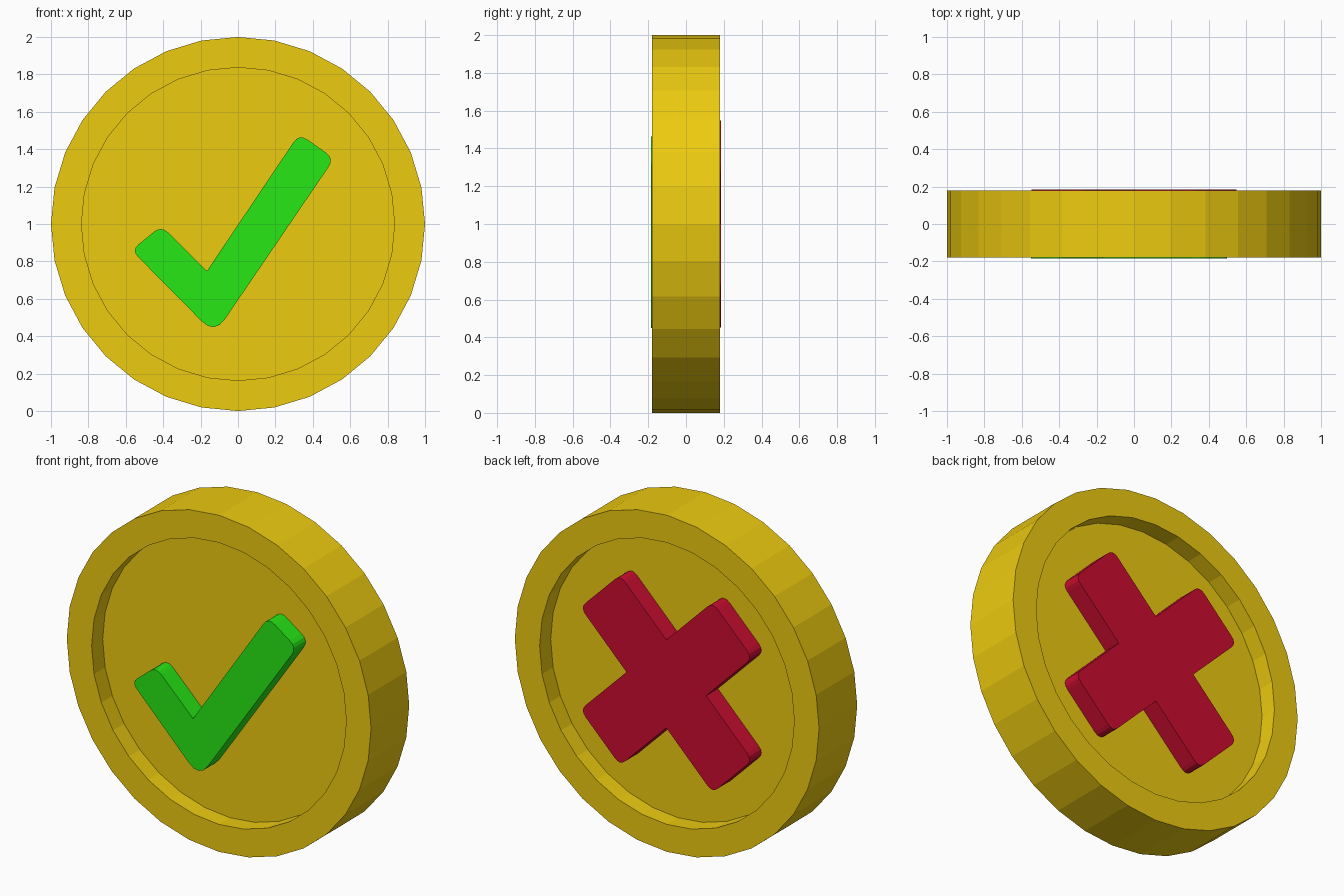
import bpy, bmesh, math
from mathutils import Vector

if "Cube" in bpy.data.objects:
    bpy.data.objects.remove(bpy.data.objects["Cube"])

SIDES, RIM, HOLE = 32, 1.0, 0.837
FACE, FLOOR, SYMBOL = 0.179, 0.075, 0.185   # distances from the middle plane


def finish(bm, name, color):
    bmesh.ops.recalc_face_normals(bm, faces=bm.faces)
    mesh = bpy.data.meshes.new(name)
    bm.to_mesh(mesh)
    bm.free()
    mat = bpy.data.materials.new(name + "_color")
    mat.diffuse_color = (*color, 1)
    mat.use_nodes = True
    mat.node_tree.nodes["Principled BSDF"].inputs["Base Color"].default_value = mat.diffuse_color
    mesh.materials.append(mat)
    obj = bpy.data.objects.new(name, mesh)
    bpy.context.collection.objects.link(obj)
    return obj


def rounded(corners, steps=4):
    """Outline from (x, z, rounding) corners."""
    pts = []
    for i, (x, z, d) in enumerate(corners):
        p = Vector((x, z))
        if d == 0:
            pts.append(p)
            continue
        a = p + (Vector(corners[i - 1][:2]) - p).normalized() * d
        b = p + (Vector(corners[(i + 1) % len(corners)][:2]) - p).normalized() * d
        for k in range(steps + 1):
            t = k / steps
            pts.append(a * (1 - t) ** 2 + p * 2 * t * (1 - t) + b * t * t)
    return pts


def symbol(name, corners, y_inner, y_outer, color):
    bm = bmesh.new()
    pts = rounded(corners)
    lo = [bm.verts.new((p.x, y_inner, p.y)) for p in pts]
    hi = [bm.verts.new((p.x, y_outer, p.y)) for p in pts]
    bm.faces.new(lo)
    bm.faces.new(hi)
    for i in range(len(pts)):
        j = (i + 1) % len(pts)
        bm.faces.new((lo[i], lo[j], hi[j], hi[i]))
    return finish(bm, name, color)


# coin: recessed disc on both faces with a raised rim
bm = bmesh.new()
profile = [(HOLE, -FLOOR), (HOLE, -FACE), (RIM, -FACE),
           (RIM, FACE), (HOLE, FACE), (HOLE, FLOOR)]
rings = []
for r, y in profile:
    angles = [2 * math.pi * i / SIDES for i in range(SIDES)]
    rings.append([bm.verts.new((r * math.sin(a), y, 1 + r * math.cos(a))) for a in angles])
for a, b in zip(rings, rings[1:]):
    for i in range(SIDES):
        j = (i + 1) % SIDES
        bm.faces.new((a[i], a[j], b[j], b[i]))
bm.faces.new(rings[0])
bm.faces.new(rings[-1])
finish(bm, "coin", (0.85, 0.6, 0.005))

# check mark on the front
check = [(-0.57, 0.86, 0.05), (-0.41, 0.99, 0.05), (-0.166, 0.749, 0),
         (0.327, 1.482, 0.055), (0.515, 1.35, 0.055), (-0.125, 0.41, 0.1)]
symbol("check_mark", check, -FLOOR + 0.005, -SYMBOL, (0.02, 0.8, 0.008))

# cross on the back: one arm repeated four times
L, W = 0.615, 0.185
cross = []
for k in range(4):
    a = math.pi / 4 + k * math.pi / 2
    c, s = math.cos(a), math.sin(a)
    for u, v, d in ((L, -W, 0.05), (L, W, 0.05), (W, W, 0)):
        cross.append((u * c - v * s, 1 + u * s + v * c, d))
symbol("cross_mark", cross, FLOOR - 0.005, SYMBOL, (0.6, 0.004, 0.03))
